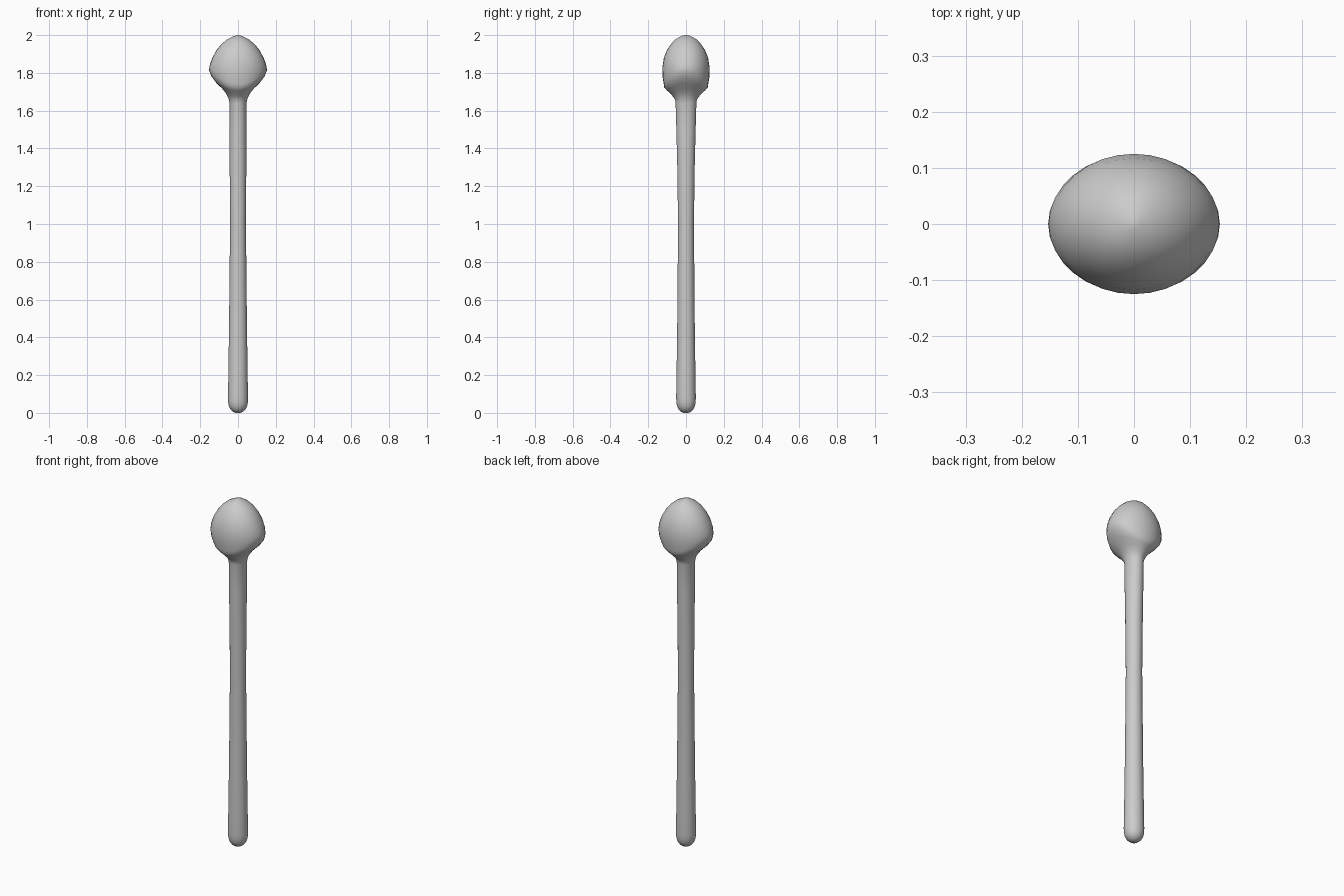
import bpy, bmesh
from math import sin, cos, pi

if "Cube" in bpy.data.objects:
    bpy.data.objects.remove(bpy.data.objects["Cube"])

SIDES = 32


def loft(name, rings):
    """Each ring: (height at x sides, x radius, height at y sides, y radius)."""
    bm = bmesh.new()
    loops = []
    for zx, rx, zy, ry in rings:
        loop = []
        for i in range(SIDES):
            a = 2 * pi * i / SIDES
            s = sin(a) ** 2
            loop.append(bm.verts.new((rx * cos(a), ry * sin(a), zx + (zy - zx) * s)))
        loops.append(loop)
    for lo, hi in zip(loops, loops[1:]):
        for i in range(SIDES):
            j = (i + 1) % SIDES
            bm.faces.new((lo[i], lo[j], hi[j], hi[i]))
    bottom = bm.verts.new((0, 0, rings[0][0]))
    top = bm.verts.new((0, 0, rings[-1][0]))
    for i in range(SIDES):
        j = (i + 1) % SIDES
        bm.faces.new((bottom, loops[0][j], loops[0][i]))
        bm.faces.new((top, loops[-1][i], loops[-1][j]))
    mesh = bpy.data.meshes.new(name)
    bm.to_mesh(mesh)
    bm.free()
    obj = bpy.data.objects.new(name, mesh)
    bpy.context.collection.objects.link(obj)
    mesh.shade_smooth()
    return obj


# Rounded foot and slim shaft: (height, x radius, y radius)
shaft = [(0.0, .012, .012), (.006, .026, .026), (.018, .039, .039),
         (.035, .048, .047), (.055, .052, .051), (.08, .053, .052),
         (.2, .051, .05), (.5, .047, .046), (1.0, .042, .042),
         (1.3, .044, .046), (1.5, .045, .051), (1.64, .045, .055)]
rings = [(z, rx, z, ry) for z, rx, ry in shaft]

# Flared neck rising to the wavy rim, lower at front and back
rings += [(1.665, .050, 1.66, .058), (1.69, .063, 1.675, .069),
          (1.715, .082, 1.69, .083), (1.745, .113, 1.707, .101),
          (1.78, .140, 1.722, .115), (1.812, .153, 1.742, .118)]

# Domed head closing to a soft tip
rings += [(1.83, .152, 1.78, .124), (1.85, .147, 1.83, .125),
          (1.88, .136, 1.88, .117), (1.92, .114, 1.92, .101),
          (1.95, .090, 1.95, .082), (1.975, .061, 1.975, .059),
          (1.99, .033, 1.99, .036), (1.998, .012, 1.998, .014),
          (2.0, .003, 2.0, .003)]

loft("round_headed_stick", rings)
